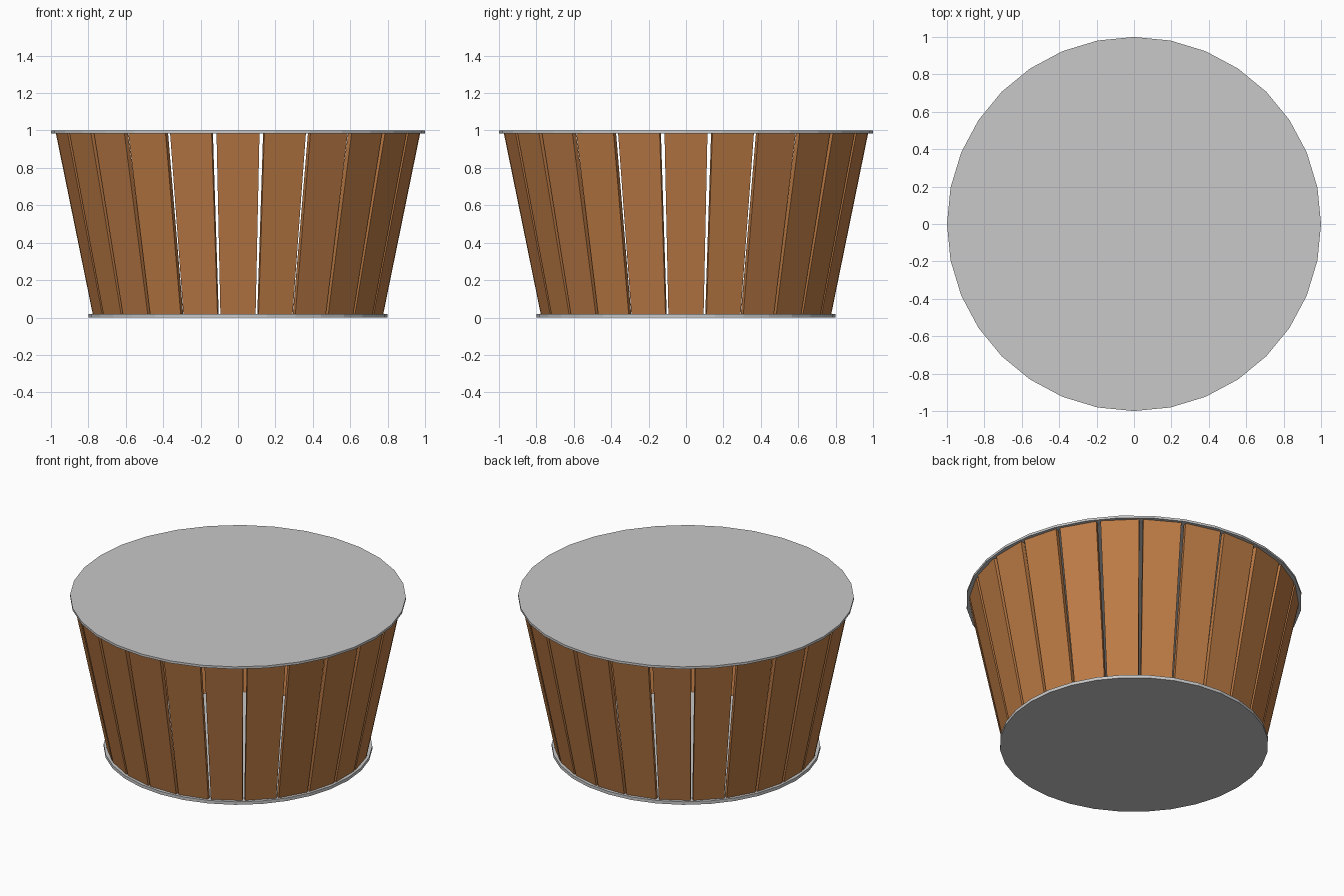
import bpy
import bmesh
import math
from mathutils import Matrix, Vector

cube = bpy.data.objects.get("Cube")
if cube:
    bpy.data.objects.remove(cube, do_unlink=True)


def make_material(name, rgb):
    mat = bpy.data.materials.new(name)
    mat.use_nodes = True
    color = (*rgb, 1.0)
    mat.diffuse_color = color
    mat.node_tree.nodes["Principled BSDF"].inputs["Base Color"].default_value = color
    return mat


def finish(name, bm, mat):
    bmesh.ops.recalc_face_normals(bm, faces=bm.faces)
    mesh = bpy.data.meshes.new(name)
    bm.to_mesh(mesh)
    bm.free()
    mesh.materials.append(mat)
    obj = bpy.data.objects.new(name, mesh)
    bpy.context.collection.objects.link(obj)
    return obj


def disc(name, radius, z_low, z_high, mat):
    bm = bmesh.new()
    bmesh.ops.create_cone(
        bm, cap_ends=True, segments=32, radius1=radius, radius2=radius,
        depth=z_high - z_low,
        matrix=Matrix.Translation((0, 0, (z_low + z_high) / 2)))
    return finish(name, bm, mat)


wood = make_material("warm wood", (0.515, 0.202, 0.061))
metal = make_material("light gray", (0.58, 0.58, 0.58))

# Round base and lid
disc("base_disc", 0.8, 0.0, 0.02, metal)
disc("top_disc", 1.0, 0.985, 1.0, metal)

# One tapered plank leaning outward, seen as low and high cross-sections
PLANKS = 24
THICKNESS = 0.027
LOW = (0.775, 0.094, 0.01)    # outer distance, half width, height
HIGH = (0.975, 0.115, 0.99)


def add_plank(bm, angle):
    turn = Matrix.Rotation(angle, 3, "Z")
    rings = []
    for dist, half, z in (LOW, HIGH):
        corners = [(-half, -dist), (half, -dist),
                   (half, THICKNESS - dist), (-half, THICKNESS - dist)]
        rings.append([bm.verts.new(turn @ Vector((x, y, z))) for x, y in corners])
    low, high = rings
    bm.faces.new(low[::-1])
    bm.faces.new(high)
    for i in range(4):
        j = (i + 1) % 4
        bm.faces.new((low[i], low[j], high[j], high[i]))


# Ring of separate planks with narrow gaps
for i in range(PLANKS):
    bm = bmesh.new()
    add_plank(bm, i * math.tau / PLANKS)
    finish(f"side_plank_{i + 1}", bm, wood)
